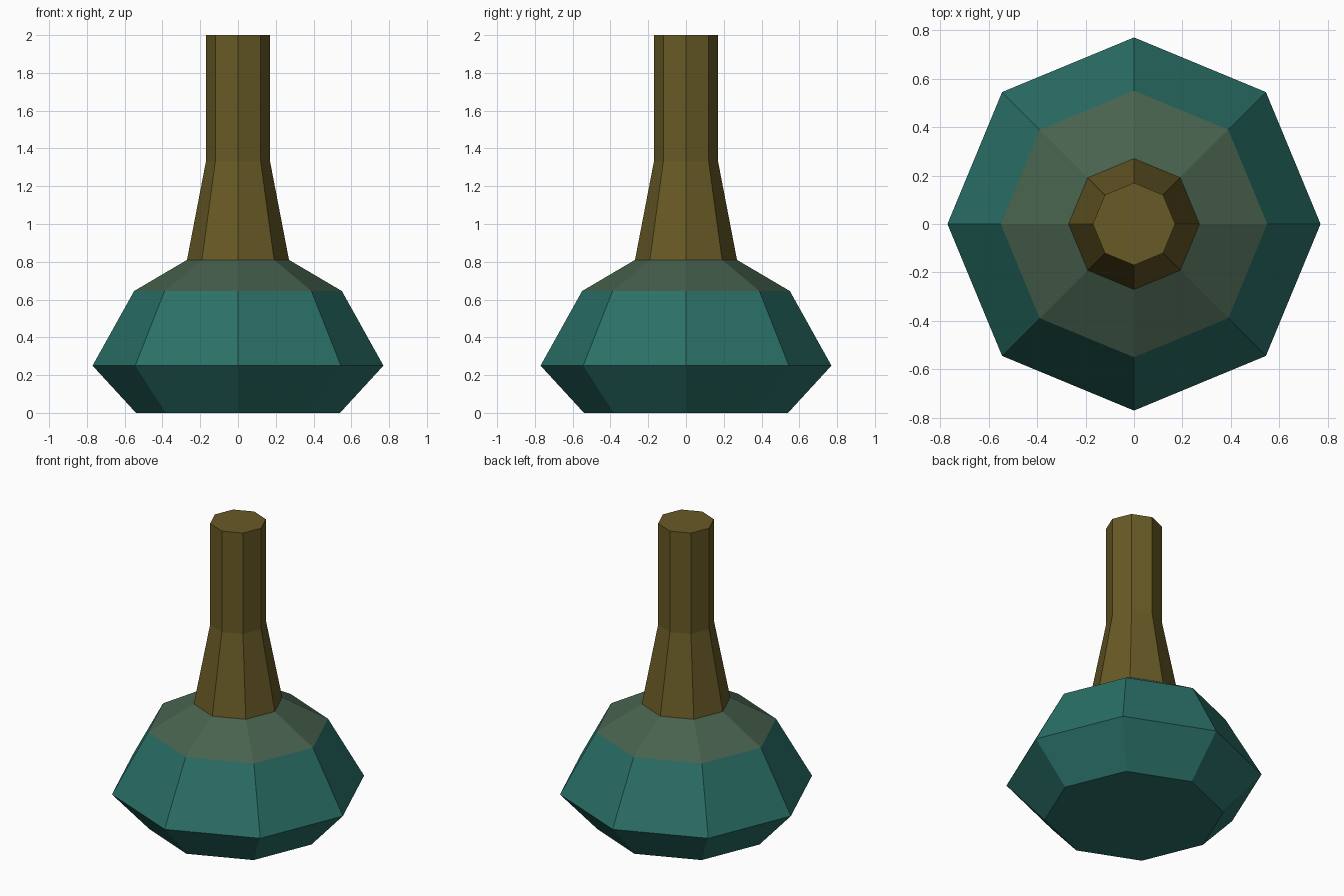
import bpy
import bmesh
from math import cos, sin, tau

SIDES = 8

cube = bpy.data.objects.get("Cube")
if cube:
    bpy.data.objects.remove(cube, do_unlink=True)


def make_material(name, rgb):
    mat = bpy.data.materials.new(name)
    mat.use_nodes = True
    colour = (*rgb, 1.0)
    mat.diffuse_color = colour
    bsdf = mat.node_tree.nodes["Principled BSDF"]
    bsdf.inputs["Base Color"].default_value = colour
    bsdf.inputs["Roughness"].default_value = 0.8
    return mat


def turned(name, profile, materials, cap_bottom=False, cap_top=False):
    """Faceted turned part from (radius, height) rings; one material per band."""
    bm = bmesh.new()
    rings = [[bm.verts.new((r * cos(tau * i / SIDES), r * sin(tau * i / SIDES), z))
              for i in range(SIDES)] for r, z in profile]
    for band, (low, high) in enumerate(zip(rings, rings[1:])):
        for i in range(SIDES):
            j = (i + 1) % SIDES
            face = bm.faces.new((low[i], low[j], high[j], high[i]))
            face.material_index = min(band, len(materials) - 1)
    if cap_bottom:
        bm.faces.new(rings[0][::-1])
    if cap_top:
        bm.faces.new(rings[-1]).material_index = len(materials) - 1
    mesh = bpy.data.meshes.new(name)
    bm.to_mesh(mesh)
    bm.free()
    for mat in materials:
        mesh.materials.append(mat)
    obj = bpy.data.objects.new(name, mesh)
    bpy.context.collection.objects.link(obj)
    return obj


teal = make_material("teal glass", (0.023, 0.162, 0.136))
olive = make_material("olive shoulder", (0.065, 0.122, 0.076))
brown = make_material("brown neck", (0.138, 0.102, 0.019))

# Faceted body, with its shoulder in a second colour
turned("flask_body", [(0.54, 0), (0.77, 0.25), (0.55, 0.645), (0.27, 0.81)],
       [teal, teal, olive], cap_bottom=True)

# Tapering neck with a flat top
turned("flask_neck", [(0.27, 0.81), (0.17, 1.33), (0.17, 2.0)],
       [brown], cap_top=True)
